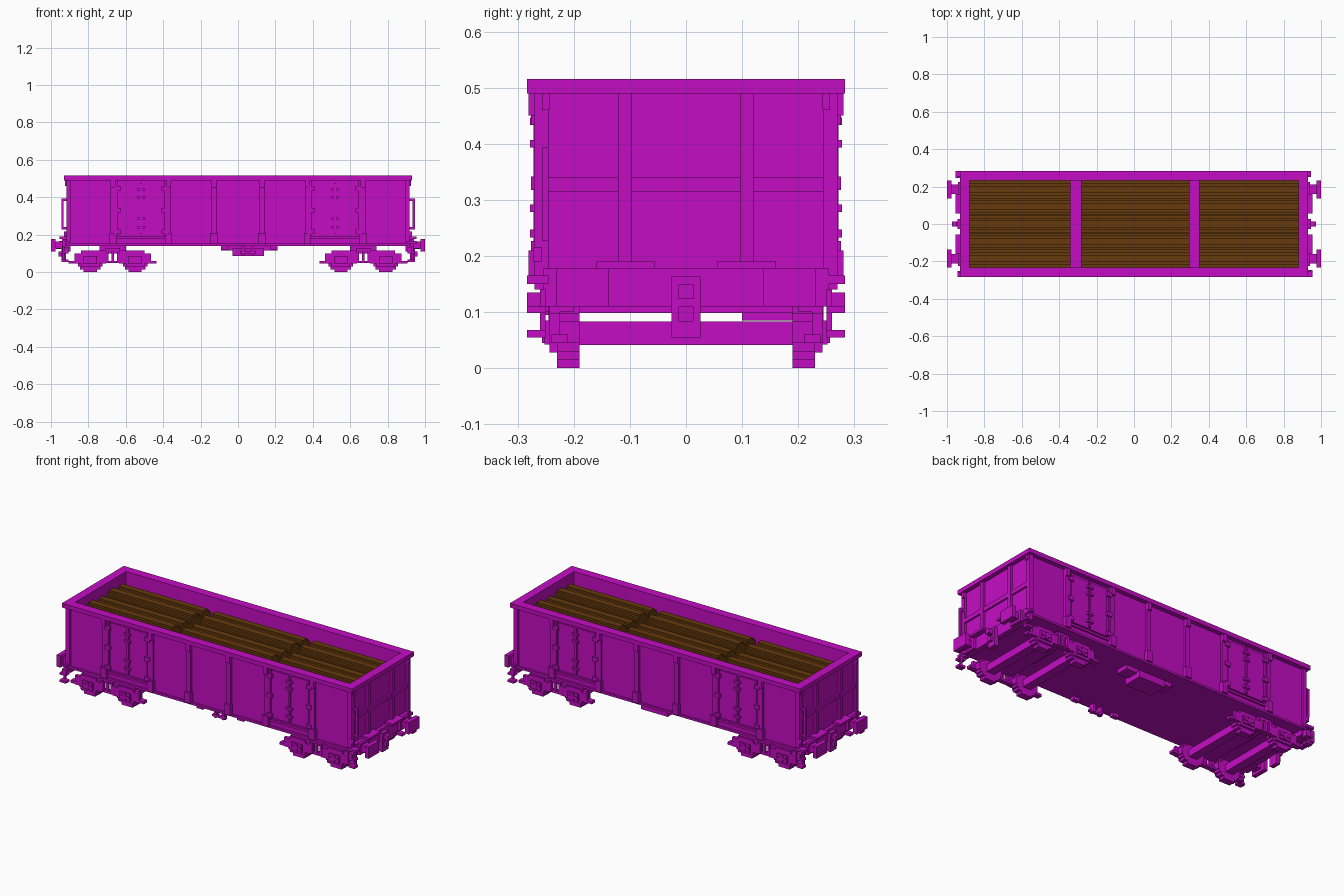
import bpy, bmesh
from mathutils import Matrix, Vector

cube = bpy.data.objects.get("Cube")
if cube:
    bpy.data.objects.remove(cube, do_unlink=True)


def material(name, rgb):
    m = bpy.data.materials.new(name)
    m.use_nodes = True
    m.diffuse_color = (*rgb, 1)
    bsdf = m.node_tree.nodes["Principled BSDF"]
    bsdf.inputs["Base Color"].default_value = (*rgb, 1)
    bsdf.inputs["Roughness"].default_value = 0.8
    return m


MAGENTA = material("magenta paint", (0.55, 0.004, 0.55))
BROWN = material("brown timber", (0.135, 0.042, 0.004))


def part(name, boxes, mat=MAGENTA):
    """One object from boxes given as (x0, x1, y0, y1, z0, z1)."""
    bm = bmesh.new()
    for x0, x1, y0, y1, z0, z1 in boxes:
        size = Vector((abs(x1 - x0), abs(y1 - y0), z1 - z0))
        mid = Vector((x0 + x1, y0 + y1, z0 + z1)) / 2
        bmesh.ops.create_cube(bm, size=1, matrix=Matrix.Translation(mid) @ Matrix.Diagonal((*size, 1)))
    me = bpy.data.meshes.new(name)
    bm.to_mesh(me)
    bm.free()
    me.materials.append(mat)
    ob = bpy.data.objects.new(name, me)
    bpy.context.collection.objects.link(ob)
    return ob


def mir(boxes, x=False, y=False):
    """Repeat boxes mirrored across x and/or y."""
    out = list(boxes)
    if x:
        out += [(-b, -a, c, d, e, f) for a, b, c, d, e, f in out]
    if y:
        out += [(a, b, -d, -c, e, f) for a, b, c, d, e, f in out]
    return out


# Open box body
part("floor", [(-0.905, 0.905, -0.257, 0.257, 0.14, 0.17)])
part("side_walls", mir([(-0.905, 0.905, 0.232, 0.257, 0.14, 0.49)], y=True))
part("end_walls", mir([(0.88, 0.905, -0.257, 0.257, 0.14, 0.49)], x=True))
part("top_rim", mir([(-0.93, 0.93, 0.232, 0.283, 0.49, 0.515)], y=True)
     + mir([(0.88, 0.93, -0.232, 0.232, 0.49, 0.515)], x=True))

# Side posts and sill
posts = []
for x in (0.128, 0.37, 0.668):
    posts += [(x - 0.013, x + 0.013, 0.257, 0.27, 0.15, 0.49),
              (x - 0.013, x + 0.013, 0.27, 0.281, 0.45, 0.49),
              (x - 0.018, x + 0.018, 0.257, 0.281, 0.15, 0.21)]
posts.append((0.892, 0.917, 0.245, 0.27, 0.14, 0.49))
part("side_posts", mir(posts, x=True, y=True))
part("side_sill", mir([(-0.905, 0.905, 0.257, 0.268, 0.14, 0.152)], y=True))

# Double doors with frames, leaves, hinges and lock rods
doors = []
for cx in (-0.518, 0.518):
    for s in (-1, 1):
        a, b = sorted((cx + s * 0.006, cx + s * 0.118))
        doors.append((a, b, 0.257, 0.264, 0.20, 0.475))
        a, b = sorted((cx + s * 0.124, cx + s * 0.136))
        doors.append((a, b, 0.257, 0.268, 0.18, 0.49))
        for z in (0.215, 0.33, 0.445):
            a, b = sorted((cx + s * 0.11, cx + s * 0.143))
            doors.append((a, b, 0.26, 0.276, z - 0.012, z + 0.012))
    doors.append((cx - 0.136, cx + 0.136, 0.257, 0.268, 0.178, 0.19))
    doors.append((cx - 0.006, cx + 0.006, 0.257, 0.272, 0.205, 0.475))
    for z in (0.24, 0.285, 0.40, 0.44):
        doors.append((cx - 0.018, cx + 0.018, 0.262, 0.278, z - 0.007, z + 0.007))
part("side_doors", mir(doors, y=True))

# End wall ribs
part("end_ribs", mir([(0.905, 0.918, 0.097, 0.121, 0.11, 0.49),
                      (0.905, 0.918, 0.245, 0.257, 0.14, 0.49)], x=True, y=True)
     + mir([(0.905, 0.915, -0.25, 0.25, 0.315, 0.34)], x=True))

# Headstock, foot plates, buffers and coupling
part("headstocks", mir([(0.895, 0.925, -0.255, 0.255, 0.11, 0.178)], x=True)
     + mir([(0.905, 0.955, 0.055, 0.16, 0.178, 0.19)], x=True, y=True))
part("buffers", mir([(0.975, 1.0, 0.137, 0.232, 0.11, 0.178),
                     (0.925, 0.975, 0.16, 0.21, 0.125, 0.163),
                     (0.92, 0.94, 0.145, 0.225, 0.112, 0.176)], x=True, y=True))
part("couplings", mir([(0.92, 0.945, -0.026, 0.026, 0.055, 0.163),
                       (0.945, 0.972, -0.013, 0.013, 0.123, 0.15),
                       (0.945, 0.96, -0.013, 0.013, 0.083, 0.11)], x=True))

# Corner steps
part("corner_steps", mir([(0.905, 0.945, 0.25, 0.283, 0.055, 0.068),
                          (0.925, 0.938, 0.25, 0.26, 0.068, 0.14),
                          (0.905, 0.945, 0.25, 0.283, 0.098, 0.11),
                          (0.905, 0.93, 0.25, 0.283, 0.11, 0.135),
                          (0.90, 0.925, 0.245, 0.283, 0.15, 0.165)], x=True, y=True))

# Grab handles on two opposite corners, small brackets on all four
handle = [(0.932, 0.945, -0.257, -0.245, 0.24, 0.38),
          (0.905, 0.945, -0.257, -0.245, 0.38, 0.393),
          (0.905, 0.945, -0.257, -0.245, 0.228, 0.24),
          (0.917, 0.955, -0.283, -0.245, 0.15, 0.165),
          (0.905, 0.93, -0.272, -0.257, 0.19, 0.216)]
part("grab_handles", handle + [(-b, -a, -d, -c, e, f) for a, b, c, d, e, f in handle])
part("corner_brackets", mir([(0.905, 0.925, 0.243, 0.257, 0.46, 0.49)], x=True, y=True))

# Underfloor brake box and small side bracket
part("brake_box", [(-0.03, 0.14, 0.10, 0.21, 0.085, 0.125),
                   (-0.09, 0.21, 0.12, 0.19, 0.115, 0.14)])
part("brake_lever", [(0.02, 0.035, -0.25, -0.22, 0.095, 0.14),
                     (0.07, 0.085, -0.25, -0.22, 0.095, 0.14),
                     (0.01, 0.095, -0.25, -0.235, 0.10, 0.112),
                     (-0.09, -0.05, -0.25, -0.225, 0.12, 0.14),
                     (0.17, 0.21, -0.25, -0.225, 0.12, 0.14)])

# Two bogies: stepped wheels, axles, axle boxes, springs and frames
WHEEL_STEPS = [(0.0, 0.015, 0.035), (0.015, 0.03, 0.055), (0.03, 0.045, 0.066),
               (0.045, 0.083, 0.072), (0.083, 0.098, 0.062), (0.098, 0.11, 0.04)]
for side, cx in (("right", -0.67), ("left", 0.67)):
    wheels, axles, frame = [], [], []
    for wx in (cx - 0.12, cx + 0.12):
        wheels += [(wx - r, wx + r, 0.19, 0.23, a, b) for a, b, r in WHEEL_STEPS]
        axles.append((wx - 0.025, wx + 0.025, -0.2, 0.2, 0.041, 0.083))
        frame += [(wx - 0.085, wx + 0.085, 0.225, 0.243, 0.045, 0.098),
                  (wx - 0.05, wx + 0.05, 0.225, 0.243, 0.028, 0.112),
                  (wx - 0.035, wx + 0.035, 0.24, 0.252, 0.042, 0.085),
                  (wx - 0.03, wx + 0.03, 0.25, 0.257, 0.058, 0.070),
                  (wx - 0.008, wx + 0.008, 0.25, 0.257, 0.045, 0.083)]
        out = 1 if wx > cx else -1
        a, b = sorted((wx + out * 0.08, wx + out * 0.115))
        frame.append((a, b, 0.21, 0.24, 0.045, 0.06))
    for dx in (-0.03, 0, 0.03):
        frame.append((cx + dx - 0.007, cx + dx + 0.007, 0.23, 0.245, 0.05, 0.115))
    frame += [(cx - 0.05, cx + 0.05, 0.215, 0.243, 0.048, 0.06),
              (cx - 0.17, cx + 0.17, 0.2, 0.235, 0.1, 0.115),
              (cx - 0.04, cx + 0.04, 0.15, 0.24, 0.112, 0.128)]
    part(side + "_bogie_wheels", mir(wheels, y=True))
    part(side + "_bogie_axles", axles)
    part(side + "_bogie_frames", mir(frame, y=True))
    part(side + "_bogie_bolster", [(cx - 0.045, cx + 0.045, -0.215, 0.215, 0.098, 0.115),
                                   (cx - 0.07, cx + 0.07, -0.07, 0.07, 0.112, 0.14)])

# Timber load: three stacks of logs with stepped tops
STACKS = (("right", -0.88, -0.34), ("middle", -0.283, 0.297), ("left", 0.347, 0.88))
for name, x0, x1 in STACKS:
    logs = [(x0, x1, -0.232, 0.232, 0.17, 0.415)]
    for i, top in enumerate((0.455, 0.468, 0.455, 0.468, 0.455)):
        y = (i - 2) * 0.0928
        logs += [(x0, x1, y - 0.046, y + 0.046, 0.4, top - 0.025),
                 (x0, x1, y - 0.033, y + 0.033, 0.4, top - 0.012),
                 (x0, x1, y - 0.018, y + 0.018, 0.4, top)]
    part(name + "_log_stack", logs, BROWN)
